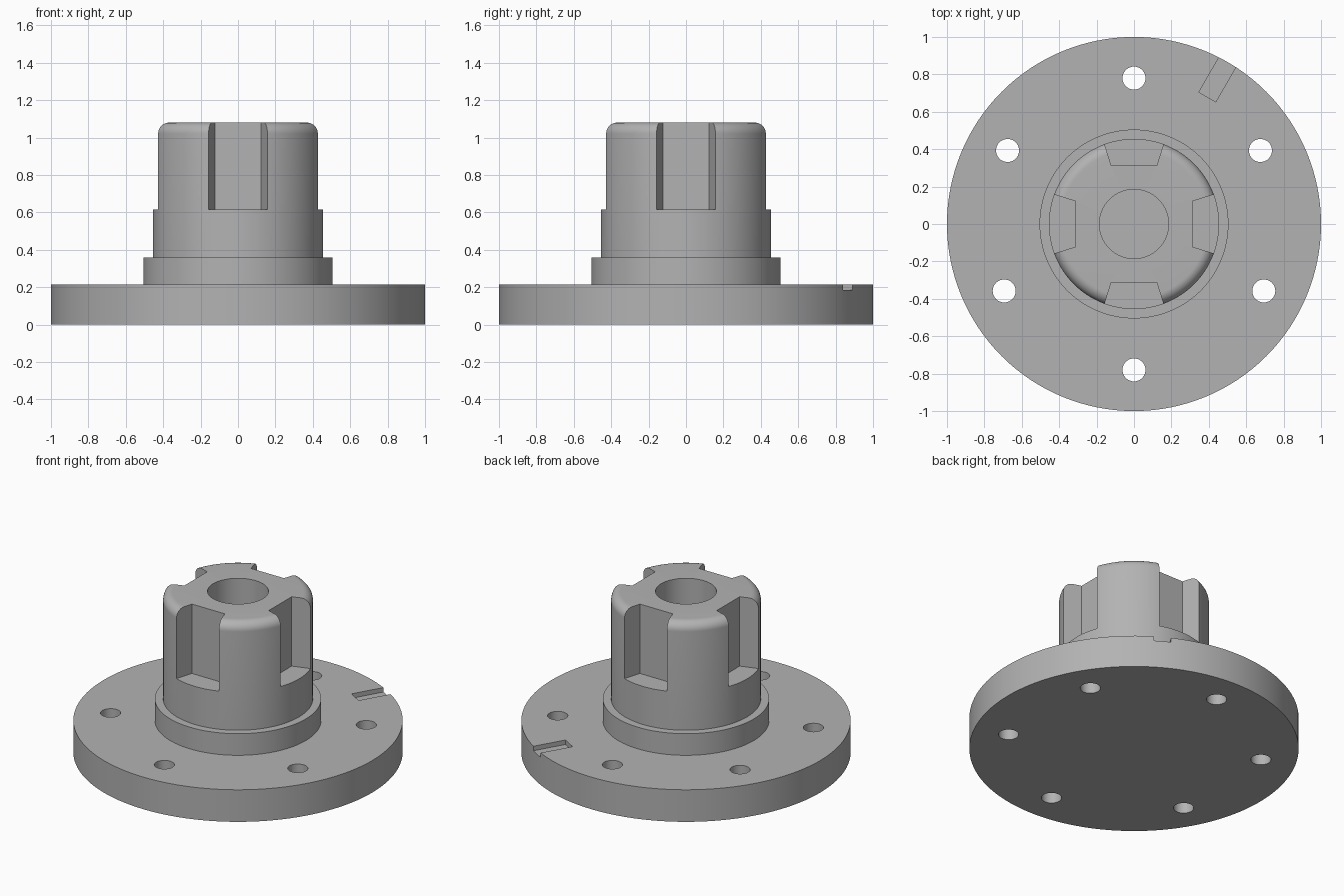
import bpy, bmesh, math
from mathutils import Matrix

cube = bpy.data.objects.get("Cube")
if cube:
    bpy.data.objects.remove(cube, do_unlink=True)

grey = bpy.data.materials.new("machined grey")
grey.use_nodes = True
colour = (0.45, 0.45, 0.45, 1)
grey.diffuse_color = colour
grey.node_tree.nodes["Principled BSDF"].inputs["Base Color"].default_value = colour

SEG = 128
FLANGE_TOP, COLLAR_TOP, SLOT_FLOOR, TOP = 0.215, 0.36, 0.615, 1.08
HUB_R, BORE_R, BORE_FLOOR, FILLET = 0.455, 0.185, 0.25, 0.06


def make_object(name, bm):
    bmesh.ops.recalc_face_normals(bm, faces=bm.faces)
    mesh = bpy.data.meshes.new(name)
    bm.to_mesh(mesh)
    bm.free()
    mesh.materials.append(grey)
    obj = bpy.data.objects.new(name, mesh)
    bpy.context.collection.objects.link(obj)
    return obj


def revolve(name, profile):
    """Turn an (r, z) profile, which starts and ends on the axis, about z."""
    bm = bmesh.new()
    rings = []
    for r, z in profile:
        n = SEG if r > 0 else 1
        rings.append([bm.verts.new((r * math.cos(math.tau * i / n),
                                    r * math.sin(math.tau * i / n), z)) for i in range(n)])
    for a, b in zip(rings, rings[1:]):
        if len(a) == 1:
            bm.faces.new(b)
        elif len(b) == 1:
            bm.faces.new(a)
        else:
            for i in range(SEG):
                j = (i + 1) % SEG
                bm.faces.new((a[i], a[j], b[j], b[i]))
    # discs close the ends directly, so the axis points are not needed
    bmesh.ops.delete(bm, geom=[v for v in bm.verts if not v.link_faces], context='VERTS')
    return make_object(name, bm)


def add_prism(bm, outline, z0, z1, angle=0):
    """Upright prism from an (x, y) outline, turned about z."""
    low, high = ([bm.verts.new((x, y, z)) for x, y in outline] for z in (z0, z1))
    bm.faces.new(low)
    bm.faces.new(high)
    n = len(outline)
    for i in range(n):
        j = (i + 1) % n
        bm.faces.new((low[i], low[j], high[j], high[i]))
    bmesh.ops.rotate(bm, verts=low + high, matrix=Matrix.Rotation(angle, 3, 'Z'))


# Turned body: flange, collar, hub with rounded rim, blind bore
rim = [(HUB_R - FILLET + FILLET * math.cos(t), TOP - FILLET + FILLET * math.sin(t))
       for t in (math.pi / 2 * k / 10 for k in range(11))]
profile = [(0, 0), (1, 0), (1, FLANGE_TOP), (0.505, FLANGE_TOP), (0.505, COLLAR_TOP),
           (HUB_R, COLLAR_TOP), *rim, (BORE_R, TOP), (BORE_R, BORE_FLOOR), (0, BORE_FLOOR)]
body = revolve("flanged_hub", profile)

cutters = bmesh.new()
# Four flared slots around the hub
slot = [(0.313, -0.122), (0.613, -0.215), (0.613, 0.215), (0.313, 0.122)]
for k in range(4):
    add_prism(cutters, slot, SLOT_FLOOR, TOP + 0.2, k * math.pi / 2)
# Bolt holes
for x, y in [(0, 0.78), (0, -0.78), (0.676, 0.393), (-0.676, 0.393),
             (0.694, -0.358), (-0.694, -0.358)]:
    circle = [(x + 0.0615 * math.cos(math.tau * i / 40),
               y + 0.0615 * math.sin(math.tau * i / 40)) for i in range(40)]
    add_prism(cutters, circle, -0.1, FLANGE_TOP + 0.1)
# Shallow index notch at the flange rim
notch = [(0.784, -0.052), (1.1, -0.052), (1.1, 0.052), (0.784, 0.052)]
add_prism(cutters, notch, 0.185, FLANGE_TOP + 0.1, math.radians(60))
cutter = make_object("cutter", cutters)
cutter.hide_render = True

# Cut, then drop the helper
cut = body.modifiers.new("cuts", 'BOOLEAN')
cut.operation = 'DIFFERENCE'
cut.solver = 'EXACT'
cut.object = cutter
bpy.ops.object.select_all(action='DESELECT')
body.select_set(True)
bpy.context.view_layer.objects.active = body
bpy.ops.object.modifier_apply(modifier=cut.name)
bpy.data.objects.remove(cutter, do_unlink=True)
bpy.ops.object.shade_smooth_by_angle(angle=math.radians(30))
